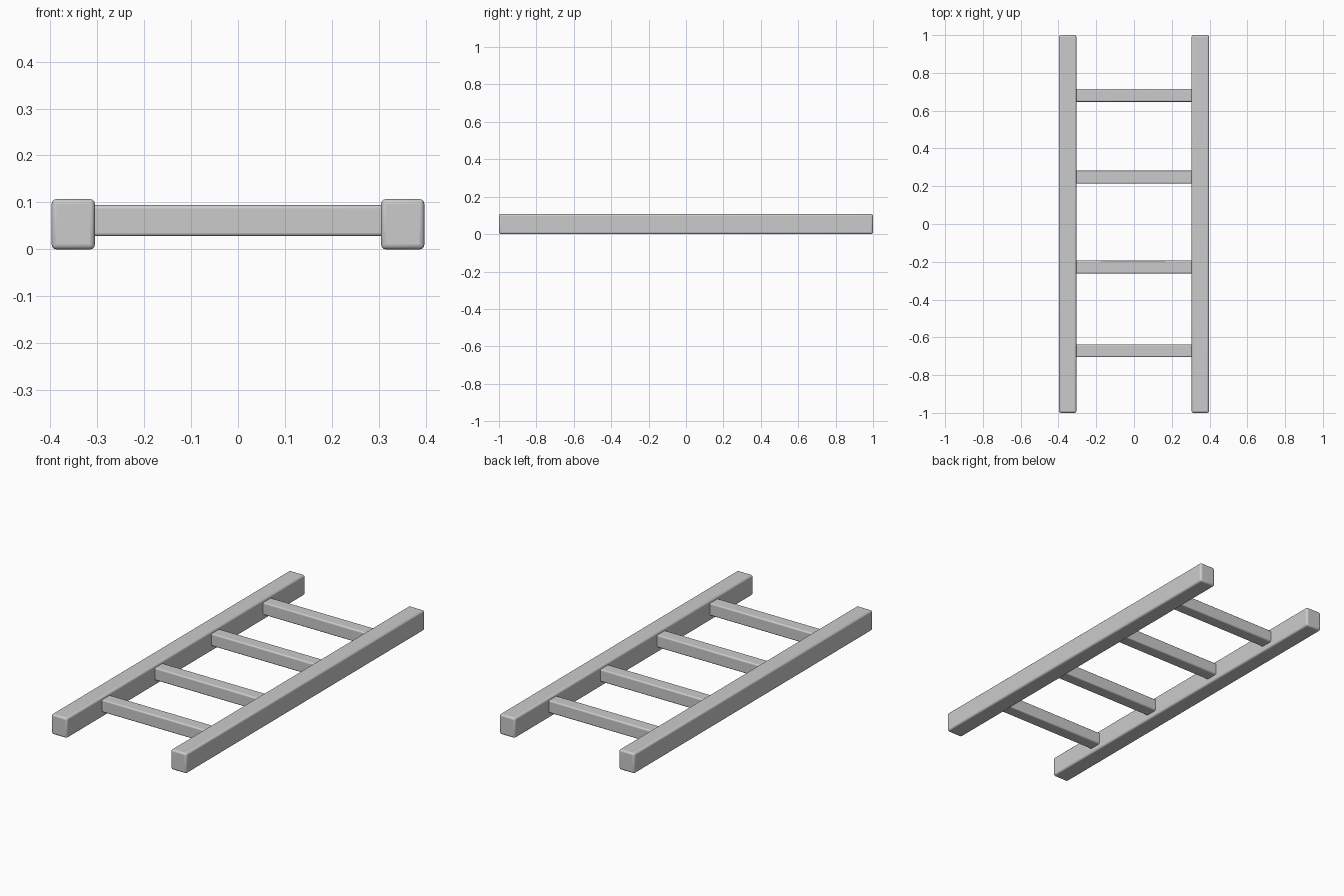
import bpy
import math

if "Cube" in bpy.data.objects:
    bpy.data.objects.remove(bpy.data.objects["Cube"])


def beam(name, center, size, bevel, segments):
    # Box with softened edges
    bpy.ops.mesh.primitive_cube_add(size=1, location=center)
    ob = bpy.context.object
    ob.name = name
    ob.scale = size
    bpy.ops.object.transform_apply(location=False, rotation=False, scale=True)
    mod = ob.modifiers.new("soft_edges", 'BEVEL')
    mod.width = bevel
    mod.segments = segments
    bpy.ops.object.shade_smooth_by_angle(angle=math.radians(35))
    return ob


# Side rails
for side, label in ((-1, "left"), (1, "right")):
    beam(label + "_rail", (side * 0.351, 0, 0.0535), (0.092, 2.0, 0.107), 0.01, 3)

# Rungs between the rails
for i, y in enumerate((-0.671, -0.228, 0.248, 0.681)):
    beam(f"rung_{i + 1}", (0, y, 0.061), (0.63, 0.068, 0.066), 0.007, 3)
